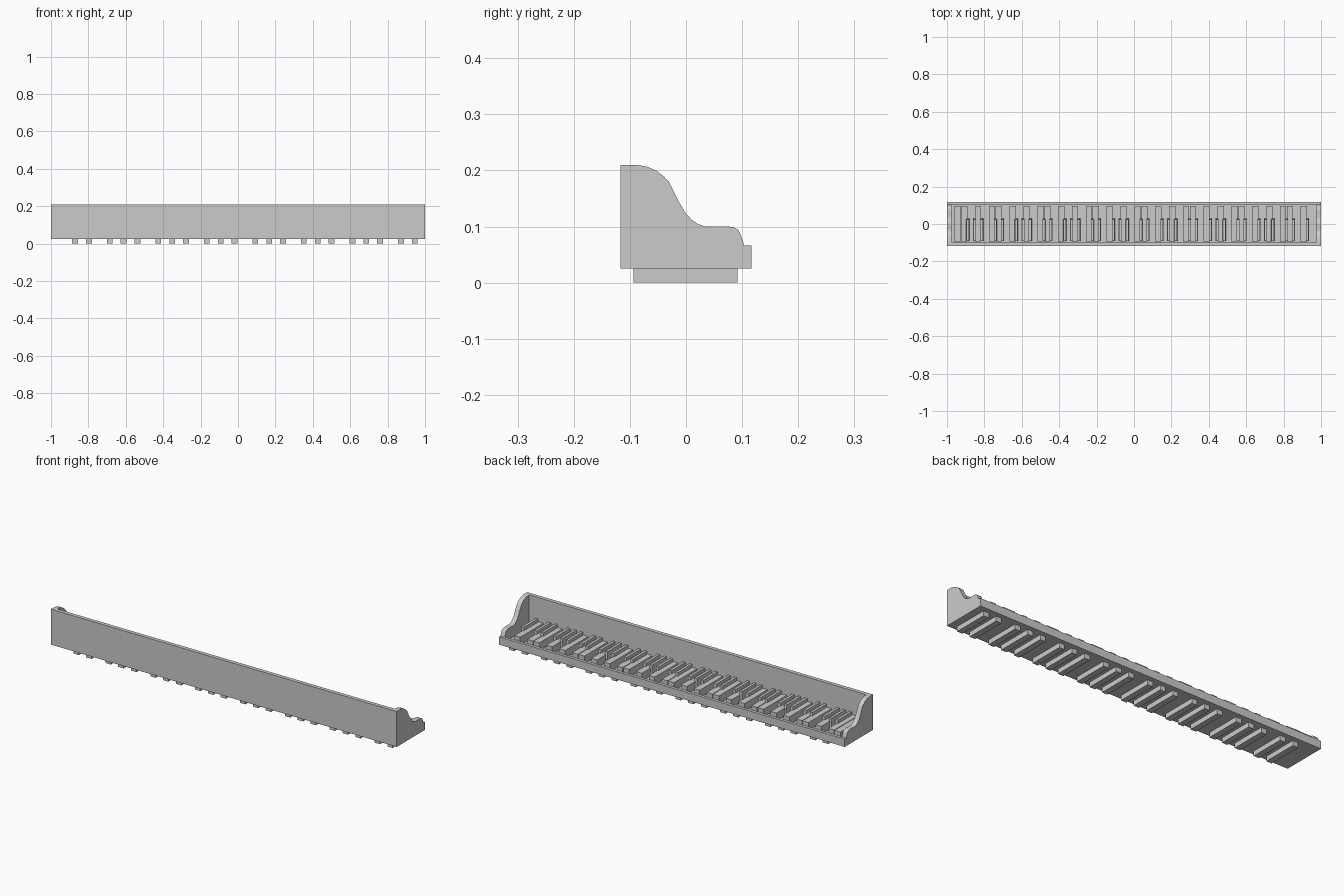
import bpy, bmesh

if "Cube" in bpy.data.objects:
    bpy.data.objects.remove(bpy.data.objects["Cube"])

PITCH = 1.89 / 51      # spacing of the 52 long keys
FIRST = -0.945


def finish(name, bm):
    bmesh.ops.recalc_face_normals(bm, faces=bm.faces)
    me = bpy.data.meshes.new(name)
    bm.to_mesh(me)
    bm.free()
    ob = bpy.data.objects.new(name, me)
    bpy.context.collection.objects.link(ob)
    return ob


def box(name, x0, x1, y0, y1, z0, z1, taper=0.0, slope=0.0):
    """Box whose top can be narrower in x (taper) and shorter at the player end (slope)."""
    bm = bmesh.new()
    low = [bm.verts.new(p) for p in
           ((x0, y0, z0), (x1, y0, z0), (x1, y1, z0), (x0, y1, z0))]
    top = [bm.verts.new(p) for p in
           ((x0 + taper, y0, z1), (x1 - taper, y0, z1),
            (x1 - taper, y1 - slope, z1), (x0 + taper, y1 - slope, z1))]
    bm.faces.new(low)
    bm.faces.new(top)
    for i in range(4):
        j = (i + 1) % 4
        bm.faces.new((low[i], low[j], top[j], top[i]))
    return finish(name, bm)


def extruded_profile(name, pts, x0, x1):
    bm = bmesh.new()
    face = bm.faces.new([bm.verts.new((x0, y, z)) for y, z in pts])
    ext = bmesh.ops.extrude_face_region(bm, geom=[face])
    moved = [v for v in ext["geom"] if isinstance(v, bmesh.types.BMVert)]
    bmesh.ops.translate(bm, verts=moved, vec=(x1 - x0, 0, 0))
    return finish(name, bm)


# Case: floor, tall panel and low rail on the player side
box("key_bed", -0.975, 0.975, -0.097, 0.102, 0.025, 0.04)
box("tall_panel", -0.975, 0.975, -0.117, -0.097, 0.025, 0.21)
box("key_rail", -0.975, 0.975, 0.102, 0.117, 0.025, 0.066)

# Curved end cheeks
CHEEK = [(-0.117, 0.025), (0.117, 0.025), (0.117, 0.066), (0.104, 0.066),
         (0.098, 0.084), (0.093, 0.094), (0.084, 0.099), (0.075, 0.1),
         (0.035, 0.1), (0.022, 0.104), (0.010, 0.112), (0.0, 0.123),
         (-0.011, 0.141), (-0.021, 0.161), (-0.030, 0.179), (-0.039, 0.189),
         (-0.052, 0.199), (-0.070, 0.207), (-0.090, 0.21), (-0.117, 0.21)]
for side, x0 in (("left", -1.0), ("right", 0.975)):
    extruded_profile("cheek_" + side, CHEEK, x0, x0 + 0.025)

# Long keys: three of every seven sit low and show beneath the bed
for i in range(52):
    x = FIRST + i * PITCH
    low = i > 0 and i % 7 in (0, 2, 4)
    z = 0.002 if low else 0.044
    y1 = 0.092 if low else 0.097
    w = 0.0155 if low else 0.0168
    box(f"long_key_{i}", x - w, x + w, -0.094, y1, z, z + 0.041)

# Short raised keys in groups of three and two
for i in range(51):
    if i % 7 in (1, 2, 3, 5, 6):
        x = FIRST + (i + 0.5) * PITCH
        box(f"short_key_{i}", x - 0.0095, x + 0.0095, -0.092, 0.03,
            0.045, 0.102, taper=0.0025, slope=0.006)

# Centre the vertical placement so the low keys rest on the ground
for ob in bpy.data.objects:
    if ob.name.startswith("long_key") and ob.data.vertices[0].co.z < 0.01:
        for v in ob.data.vertices[:4]:
            v.co.z = 0.0
